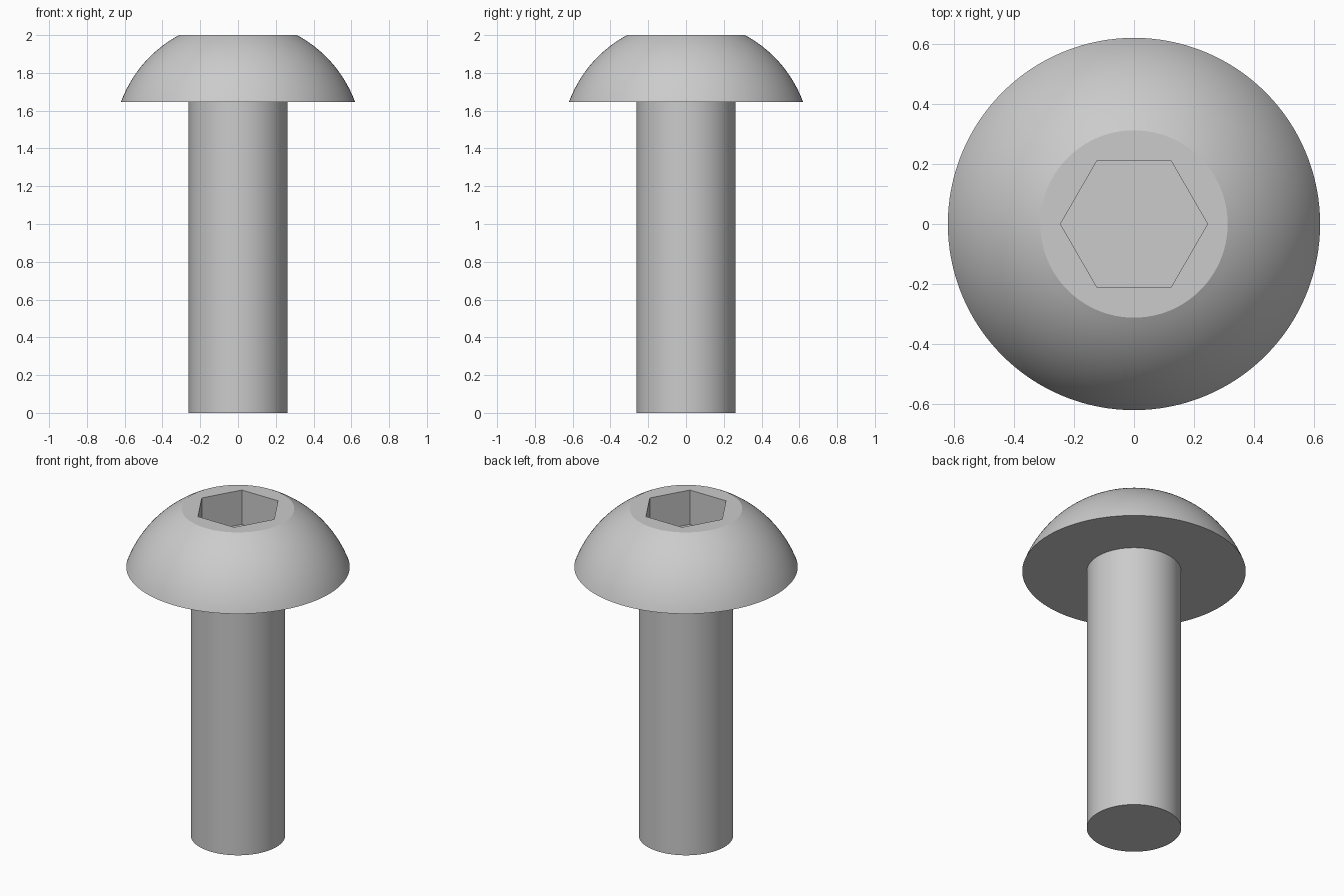
import bpy, bmesh
from math import sin, cos, pi, atan2, hypot, radians

if "Cube" in bpy.data.objects:
    bpy.data.objects.remove(bpy.data.objects["Cube"])

SHANK_R, HEAD_R, CROWN_R = 0.262, 0.62, 0.312
HEAD_Z, TOP_Z = 1.645, 2.0
SOCKET_R, SOCKET_DEPTH = 0.245, 0.21
SIDES, ARC_STEPS = 128, 20

# Dome arc, centred on the axis, from the head's underside rim to its flat crown
centre_z = (CROWN_R**2 + TOP_Z**2 - HEAD_R**2 - HEAD_Z**2) / (2 * (TOP_Z - HEAD_Z))
dome_r = hypot(HEAD_R, HEAD_Z - centre_z)
a0 = atan2(HEAD_Z - centre_z, HEAD_R)
a1 = atan2(TOP_Z - centre_z, CROWN_R)
angles = [a0 + (a1 - a0) * i / ARC_STEPS for i in range(ARC_STEPS + 1)]
profile = [(SHANK_R, 0), (SHANK_R, HEAD_Z)]
profile += [(dome_r * cos(a), centre_z + dome_r * sin(a)) for a in angles]


def lathe(name, points, sides):
    """Revolve (radius, z) points about z and cap both ends."""
    bm = bmesh.new()
    rings = [[bm.verts.new((r * cos(2 * pi * i / sides), r * sin(2 * pi * i / sides), z))
              for i in range(sides)] for r, z in points]
    for low, high in zip(rings, rings[1:]):
        for i in range(sides):
            j = (i + 1) % sides
            bm.faces.new((low[i], low[j], high[j], high[i]))
    bm.faces.new(rings[0][::-1])
    bm.faces.new(rings[-1])
    mesh = bpy.data.meshes.new(name)
    bm.to_mesh(mesh)
    bm.free()
    obj = bpy.data.objects.new(name, mesh)
    bpy.context.collection.objects.link(obj)
    return obj


# Bolt body: shank and domed head in one revolved solid
bolt = lathe("button_head_bolt", profile, SIDES)

# Hex socket, with corners on the x axis
cutter = lathe("hex_socket_cutter",
               [(SOCKET_R, TOP_Z - SOCKET_DEPTH), (SOCKET_R, TOP_Z + 0.1)], 6)
cutter.hide_render = True
cut = bolt.modifiers.new("hex_socket", 'BOOLEAN')
cut.operation = 'DIFFERENCE'
cut.solver = 'EXACT'
cut.object = cutter

bpy.context.view_layer.objects.active = bolt
bolt.select_set(True)
bpy.ops.object.modifier_apply(modifier=cut.name)
bpy.data.objects.remove(cutter)
bpy.ops.object.shade_smooth_by_angle(angle=radians(20))
